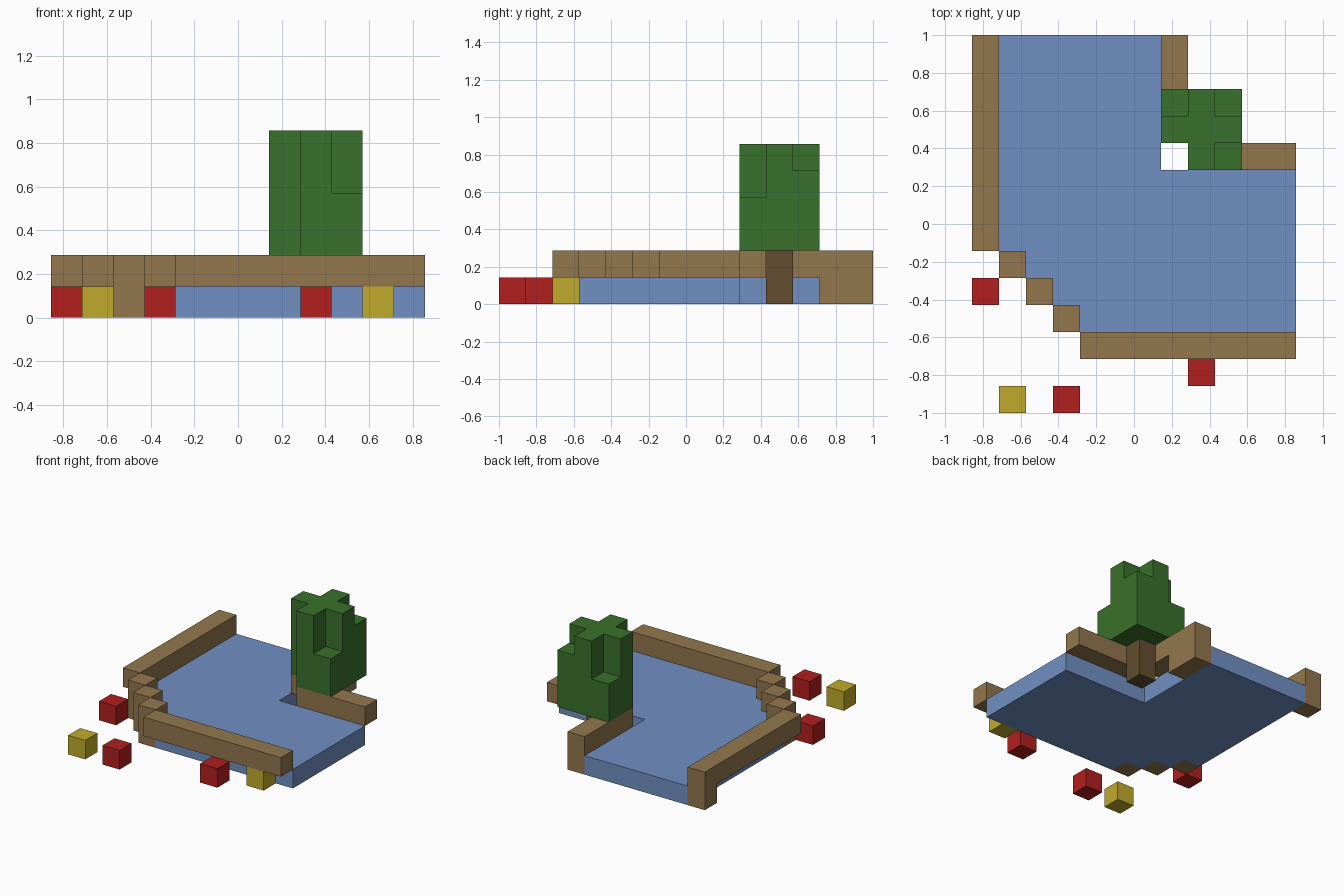
import bpy
import bmesh
from mathutils import Vector

U = 1 / 7  # edge length of one building block

old = bpy.data.objects.get("Cube")
if old:
    bpy.data.objects.remove(old, do_unlink=True)


def material(name, rgb):
    mat = bpy.data.materials.new(name)
    mat.use_nodes = True
    color = (*rgb, 1)
    mat.diffuse_color = color
    mat.node_tree.nodes["Principled BSDF"].inputs["Base Color"].default_value = color
    return mat


water_blue = material("water_blue", (0.165, 0.28, 0.54))
earth_brown = material("earth_brown", (0.29, 0.185, 0.075))
trunk_brown = material("trunk_brown", (0.125, 0.076, 0.03))
leaf_green = material("leaf_green", (0.042, 0.165, 0.025))
petal_red = material("petal_red", (0.44, 0.014, 0.014))
petal_yellow = material("petal_yellow", (0.53, 0.41, 0.025))


def blocks(name, mat, *boxes):
    """Join boxes (low corner, high corner, in blocks) into one outer skin."""
    cells = set()
    for (x0, y0, z0), (x1, y1, z1) in boxes:
        cells |= {(x, y, z) for x in range(x0, x1)
                  for y in range(y0, y1) for z in range(z0, z1)}
    bm = bmesh.new()
    verts = {}

    def vert(p):
        key = tuple(round(c) for c in p)
        if key not in verts:
            verts[key] = bm.verts.new(Vector(key) * U)
        return verts[key]

    for cell in sorted(cells):
        low = Vector(cell)
        for axis in range(3):
            n, a, b = (Vector([float(i == (axis + k) % 3) for i in range(3)])
                       for k in range(3))
            for side in (0, 1):
                near = low + n * (2 * side - 1)
                if tuple(round(c) for c in near) in cells:
                    continue
                p = low + n * side
                ring = [p, p + a, p + a + b, p + b]
                bm.faces.new([vert(q) for q in (ring if side else ring[::-1])])
    # merge the block grid into large flat faces
    bmesh.ops.dissolve_limit(bm, angle_limit=0.01, verts=bm.verts[:], edges=bm.edges[:])
    mesh = bpy.data.meshes.new(name)
    bm.to_mesh(mesh)
    bm.free()
    mesh.materials.append(mat)
    obj = bpy.data.objects.new(name, mesh)
    bpy.context.collection.objects.link(obj)
    return obj


# Pond with a stepped front corner and a notch at the back
pond_steps = [((i - 5, -1 - i, 0), (6, 2, 1)) for i in range(4)]
blocks("pond_water", water_blue, ((-5, 2, 0), (1, 7, 1)), *pond_steps)

# Banks around the pond
blocks("left_bank", earth_brown, ((-6, -1, 1), (-5, 7, 2)), ((-6, 6, 0), (-5, 7, 1)))
blocks("front_bank", earth_brown, ((-2, -5, 1), (6, -4, 2)))
for i in range(3):
    blocks(f"corner_step_{i + 1}", earth_brown, ((i - 5, -2 - i, 0), (i - 4, -1 - i, 2)))
blocks("back_bank", earth_brown, ((1, 3, 1), (2, 7, 2)), ((1, 5, 0), (2, 7, 1)))
blocks("right_bank", earth_brown, ((2, 2, 1), (6, 3, 2)))

# Tree: trunk, cross-shaped crown and three shorter corner clumps
blocks("tree_trunk", trunk_brown, ((2, 3, 0), (3, 4, 2)))
corners = [((x, y, 2), (x + 1, y + 1, top)) for x, y, top in ((1, 4, 4), (3, 4, 5), (3, 2, 4))]
blocks("tree_crown", leaf_green, ((1, 3, 2), (4, 4, 6)), ((2, 2, 2), (3, 5, 6)), *corners)

# Flowers scattered in front
for color, mat, spots in (("red", petal_red, ((-6, -3), (-3, -7), (2, -6))),
                          ("yellow", petal_yellow, ((-5, -7), (4, -5)))):
    for i, (x, y) in enumerate(spots):
        blocks(f"{color}_flower_{i + 1}", mat, ((x, y, 0), (x + 1, y + 1, 1)))
